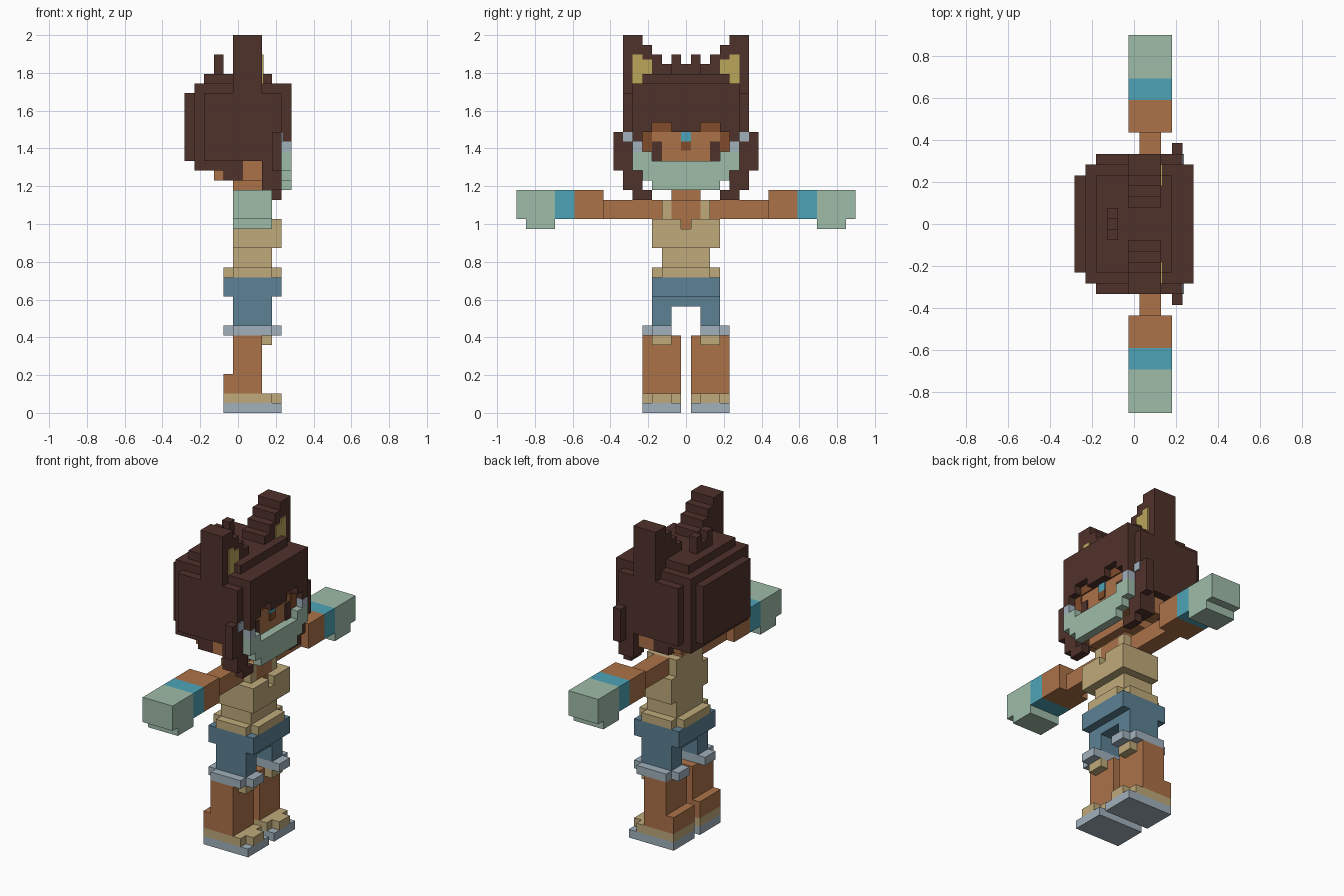
import bpy
import bmesh
from mathutils import Vector

default = bpy.data.objects.get("Cube")
if default:
    bpy.data.objects.remove(default, do_unlink=True)

UNIT = 2 / 39          # edge of one block
DEPTH_MID = 5.5        # block column that lies on x = 0
THIN = 0.15            # plate thickness in blocks


def linear(c):
    c /= 255
    return c / 12.92 if c <= 0.04045 else ((c + 0.055) / 1.055) ** 2.4


def material(name, red, green, blue):
    colour = (linear(red), linear(green), linear(blue), 1)
    mat = bpy.data.materials.new(name)
    mat.use_nodes = True
    mat.diffuse_color = colour
    mat.node_tree.nodes["Principled BSDF"].inputs["Base Color"].default_value = colour
    return mat


hair = material("dark brown", 80, 50, 43)
skin = material("warm skin", 172, 114, 73)
tan = material("tan cloth", 191, 170, 122)
sage = material("sage green", 159, 188, 169)
teal = material("teal", 77, 164, 183)
denim = material("denim blue", 92, 129, 148)
grey = material("pale grey", 161, 177, 188)
gold = material("ear gold", 186, 166, 90)
brown = material("mid brown", 130, 76, 42)


def add_block(bm, x0, x1, y0, y1, z0, z1):
    """Add one box given in block units."""
    low = Vector((x0 - DEPTH_MID, y0, z0)) * UNIT
    high = Vector((x1 - DEPTH_MID, y1, z1)) * UNIT
    made = bmesh.ops.create_cube(bm, size=1)["verts"]
    for v in made:
        v.co = (low + high) / 2 + Vector(a * b for a, b in zip(v.co, high - low))


def build(name, mat, blocks):
    bm = bmesh.new()
    for block in blocks:
        add_block(bm, *block)
    mesh = bpy.data.meshes.new(name)
    bm.to_mesh(mesh)
    bm.free()
    mesh.materials.append(mat)
    obj = bpy.data.objects.new(name, mesh)
    bpy.context.collection.objects.link(obj)


def centre(name, mat, *blocks):
    """Part across the middle: x0, x1, half width (rounded up), z0, z1."""
    build(name, mat, [(a, b, 0.5 - w, w - 0.5, lo, hi) for a, b, w, lo, hi in blocks])


def pair(name, mat, *blocks):
    """Part on both sides: x0, x1, inner y, outer y (rounded up), z0, z1."""
    left = [(a, b, p - 0.5, q - 0.5, lo, hi) for a, b, p, q, lo, hi in blocks]
    right = [(a, b, -q, -p, lo, hi) for a, b, p, q, lo, hi in left]
    build("left_" + name, mat, left)
    build("right_" + name, mat, right)


# Shoes and legs
pair("shoe_sole", grey, (4, 10, 1, 5, 0, 1))
pair("shoe_upper", tan, (4, 9, 1, 5, 1, 2), (9, 10, 2, 4, 1, 2))
pair("lower_leg", skin, (5, 8, 1, 5, 2, 8), (4, 5, 1, 5, 2, 4))
pair("knee_patch", tan, (8, 9, 2, 4, 7, 8))

# Shorts with turned-up cuffs
pair("shorts_cuff", grey, (5, 9, 2, 5, 8, 9), (4, 10, 2, 4, 8, 9))
pair("shorts_leg", denim, (5, 9, 2, 4, 9, 11))
centre("shorts_hips", denim, (5, 9, 4, 11, 12))
centre("shorts_waist", denim, (4, 10, 4, 12, 14))

# Shirt
centre("shirt_hem", tan, (5, 9, 4, 14, 15), (4, 10, 3, 14, 15))
centre("shirt_waist", tan, (5, 9, 3, 15, 17))
centre("shirt_chest", tan, (5, 9, 4, 17, 20), (9, 10, 4, 17, 19))
centre("shirt_back", tan, (5, 6, 3, 20, 22))
pair("shirt_neckline", tan, (9, 10, 1, 4, 19, 20))
pair("shirt_strap", tan, (6, 9, 2, 3, 20, 22))

# Chest skin and neck
centre("upper_chest", skin, (6, 9, 2, 20, 22))
centre("neckline_skin", skin, (9, 9 + THIN, 1, 19, 20))
centre("neck", skin, (5, 8, 2, 22, 24))

# Arms and gloves
pair("upper_arm", skin, (6, 8, 3, 9, 20, 22))
pair("forearm", skin, (5, 9, 9, 12, 20, 23))
pair("wrist_band", teal, (5, 9, 12, 14, 20, 23))
pair("glove", sage, (5, 9, 14, 18, 20, 23), (5, 9, 14, 17, 19, 20))

# Head and face
centre("head", skin, (3, 10, 5, 24, 30), (5, 9, 4, 23, 24))
pair("cheek_side", skin, (6, 8, 5, 6, 24, 26))
FACE = 10
pair("eye", hair, (FACE, FACE + THIN, 3, 4, 26, 28))
pair("brow", brown, (FACE, FACE + THIN, 2, 4, 29, 30), (FACE, FACE + THIN, 4, 5, 27, 29))
centre("forehead_gem", teal, (FACE, FACE + THIN, 1, 28, 29))
centre("nose", brown, (FACE, FACE + THIN, 1, 27.1, 28))

# Face mask and its straps
centre("mask_front", sage, (FACE, 11, 4, 23, 26))
pair("mask_side", sage, (FACE, 11, 4, 5, 24, 27), (FACE, 11, 5, 6, 25, 27))
pair("mask_strap", grey, (FACE, 11, 5, 6, 27, 28), (FACE, FACE + THIN, 6, 7, 28, 29))

# Hair: stepped dome, back, fringe and locks
centre("hair_dome", hair,
       (2, 10, 7, 30, 33), (2, 10, 6, 33, 34), (2, 9, 5, 34, 35))
centre("hair_back", hair,
       (0, 1, 5, 26, 33), (1, 2, 6, 25, 34), (2, 3, 6, 25, 26))
pair("hair_side", hair,
     (2, 8, 5, 7, 26, 30), (3, 4, 5, 6, 25, 26), (4, 6, 5, 6, 24, 26))
centre("hair_crown_of_back", hair, (2, 3, 5, 26, 30))
centre("fringe", hair, (10, 11, 6, 30, 34))
centre("fringe_middle", hair, (10, 11, 2, 29, 30))
pair("fringe_side", hair, (10, 11, 4, 6, 29, 30), (10, 11, 5, 6, 28, 29))
pair("front_lock", hair,
     (8, 10, 5, 7, 23, 30), (9, 10, 7, 8, 25, 29), (9, 10, 4, 6, 22, 23))

# Tuft on the crown
centre("hair_tuft", hair, (3, 4, 1, 35, 36))
pair("hair_tuft_tip", hair, (3, 4, 1, 2, 35, 37))

# Pointed ears, each step one block lower towards the middle
pair("ear", hair, (5, 8, 5, 7, 33, 39),
     *[(5, 8, 4 - i, 5 - i, 34, 38 - i) for i in range(3)])
pair("ear_inner", gold,
     (8, 8 + THIN, 5, 6, 34, 37), (8, 8 + THIN, 4, 5, 35, 36.5))
